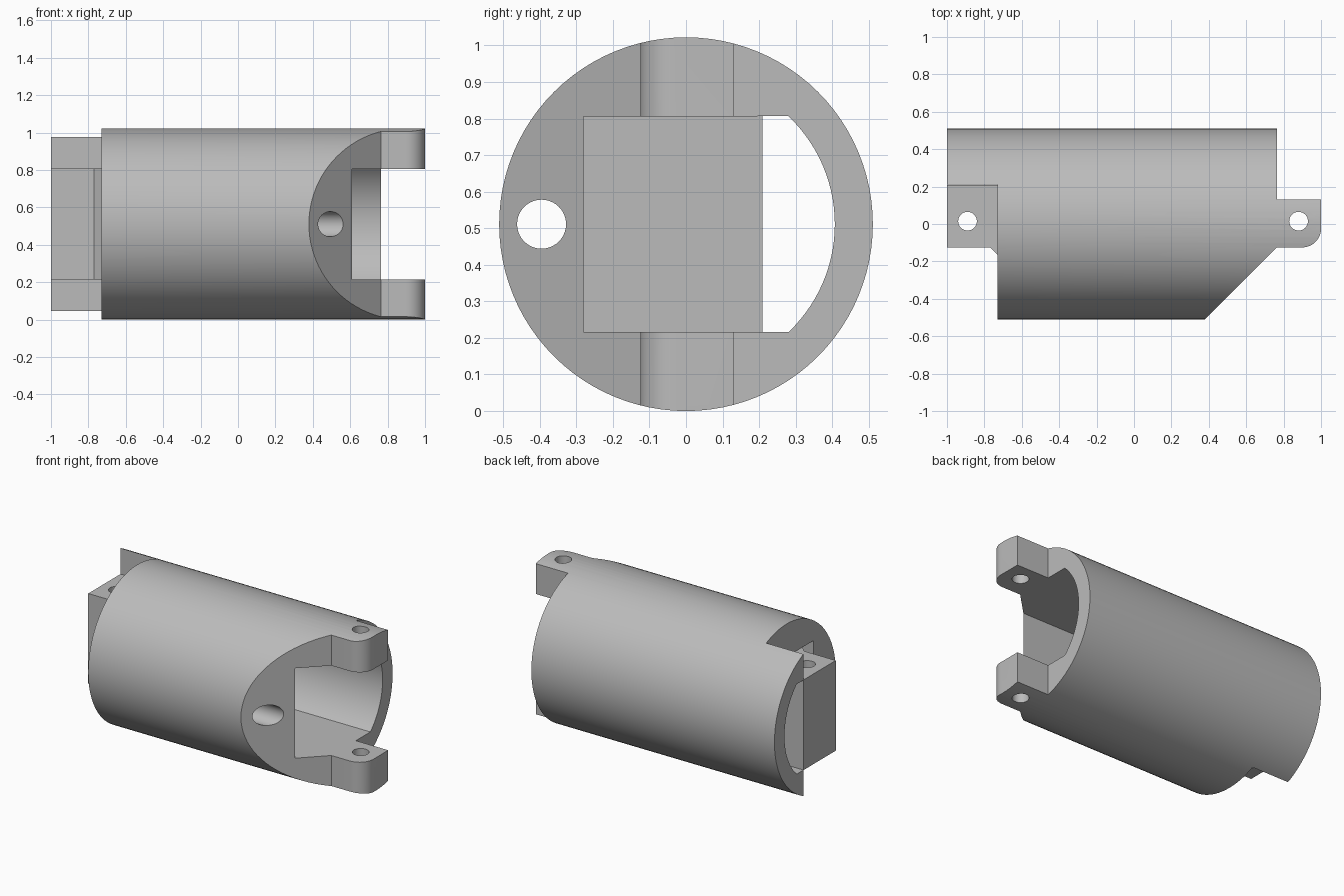
import bpy, bmesh
from math import cos, sin, radians, atan2, degrees

cube = bpy.data.objects.get("Cube")
if cube:
    bpy.data.objects.remove(cube, do_unlink=True)

R = 0.511            # outer radius, also the height of the tube axis
BORE = 0.407         # radius of the inner wall
HALF = 0.295         # half height of the cavity
PIN_Y = 0.015

grey = bpy.data.materials.new("plain_grey")
grey.use_nodes = True
colour = (0.5, 0.5, 0.5, 1)
grey.diffuse_color = colour
grey.node_tree.nodes["Principled BSDF"].inputs["Base Color"].default_value = colour


def arc(cx, cy, r, start, end, steps):
    """Points along an arc, angles in degrees."""
    angles = [radians(start + (end - start) * i / steps) for i in range(steps + 1)]
    return [(cx + r * cos(a), cy + r * sin(a)) for a in angles]


def circle(cx, cy, r, steps):
    return arc(cx, cy, r, 0, 360, steps)[:-1]


def prism(name, profile, axis, low, high):
    """Extrude a closed profile along X (profile in yz) or Z (profile in xy)."""
    place = (lambda u, v, w: (w, u, v)) if axis == "X" else (lambda u, v, w: (u, v, w))
    bm = bmesh.new()
    base = bm.faces.new([bm.verts.new(place(u, v, low)) for u, v in profile])
    moved = bmesh.ops.extrude_face_region(bm, geom=[base], use_keep_orig=True)["geom"]
    shift = place(0, 0, high - low)
    bmesh.ops.translate(bm, vec=shift, verts=[g for g in moved if isinstance(g, bmesh.types.BMVert)])
    bmesh.ops.recalc_face_normals(bm, faces=bm.faces)
    mesh = bpy.data.meshes.new(name)
    bm.to_mesh(mesh)
    bm.free()
    obj = bpy.data.objects.new(name, mesh)
    mesh.materials.append(grey)
    bpy.context.collection.objects.link(obj)
    return obj


def activate(obj):
    bpy.ops.object.select_all(action="DESELECT")
    obj.select_set(True)
    bpy.context.view_layer.objects.active = obj


def combine(target, tool, operation):
    """Apply a boolean and remove the tool."""
    mod = target.modifiers.new("cut", "BOOLEAN")
    mod.operation, mod.solver, mod.object = operation, "EXACT", tool
    activate(target)
    bpy.ops.object.modifier_apply(modifier=mod.name)
    bpy.data.objects.remove(tool, do_unlink=True)


# Tube trimmed by its plan outline: rear skirt, hinge lugs and slanted front corner
housing = prism("tube_housing", circle(0, R, R, 96), "X", -1, 1)
outline = [(-0.73, 0.21), (-1.1, 0.21), (-1.1, 0.6), (0.765, 0.6), (0.765, 0.13), (1, 0.13)]
outline += arc(0.9, -0.025, 0.1, 0, -90, 12)
outline += [(0.765, -0.125), (0.29, -0.6), (-0.73, -0.6)]
combine(housing, prism("outline_cutter", outline, "Z", -0.1, 1.2), "INTERSECT")

# Cavity with flat floor, roof and front, and a rounded back
side = degrees(atan2(HALF, 0.28))
cavity = [(-0.28, R - HALF)] + arc(0, R, BORE, -side, side, 28) + [(-0.28, R + HALF)]
combine(housing, prism("cavity_cutter", cavity, "X", -1.2, 1.2), "DIFFERENCE")

# Long cable hole in the front wall
combine(housing, prism("cable_cutter", circle(-0.395, R, 0.067, 40), "X", -1.2, 1.2), "DIFFERENCE")

# Hinge tongue that widens at 45 degrees into a plug inside the tube
plan = [(-1, 0.209), (-1, -0.125), (-0.77, -0.125), (-0.61, -0.285), (-0.45, -0.285), (-0.45, 0.209)]
tongue = prism("hinge_tongue", plan, "Z", R - HALF - 0.001, R + HALF + 0.001)

# Pin holes and shading
for part, x in ((housing, 0.88), (tongue, -0.89)):
    combine(part, prism("pin_cutter", circle(x, PIN_Y, 0.05, 32), "Z", -0.2, 1.3), "DIFFERENCE")
    activate(part)
    bpy.ops.object.shade_smooth_by_angle(angle=radians(30))
